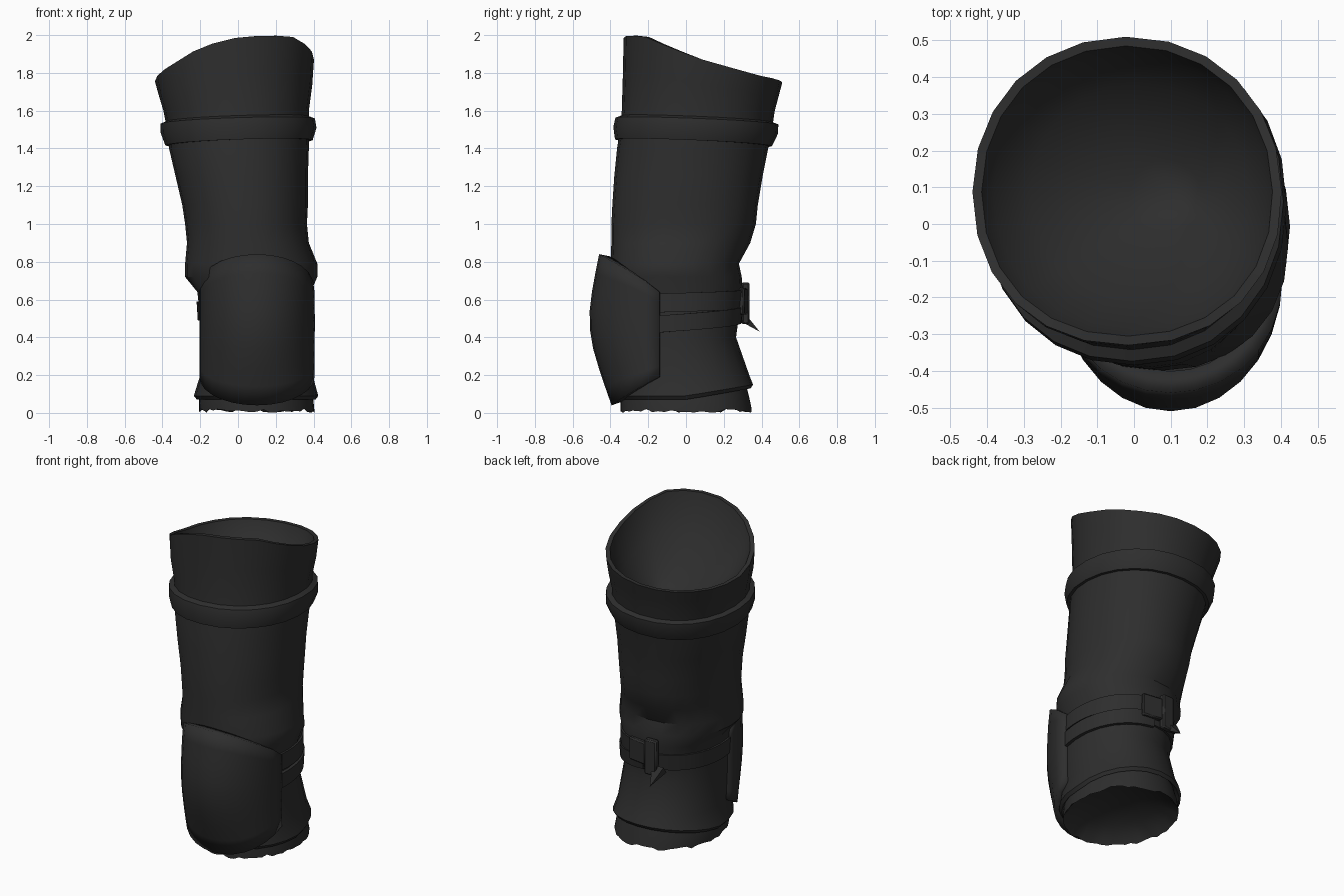
import bpy, bmesh, math, random
from mathutils import Vector

if "Cube" in bpy.data.objects:
    bpy.data.objects.remove(bpy.data.objects["Cube"])

random.seed(4)
N = 24
TAU = math.tau

mat = bpy.data.materials.new("charcoal_black")
mat.diffuse_color = (0.027, 0.027, 0.027, 1)
mat.use_nodes = True
mat.node_tree.nodes["Principled BSDF"].inputs["Base Color"].default_value = mat.diffuse_color

# Trouser cross-sections: z, x min, x max, y min, y max
RINGS = [
    (0.00, -0.21, 0.41, -0.35, 0.355), (0.10, -0.22, 0.41, -0.36, 0.345),
    (0.20, -0.20, 0.395, -0.37, 0.335), (0.40, -0.20, 0.39, -0.38, 0.265),
    (0.55, -0.205, 0.39, -0.38, 0.285), (0.64, -0.215, 0.385, -0.39, 0.30),
    (0.72, -0.28, 0.42, -0.40, 0.295), (0.79, -0.28, 0.42, -0.40, 0.28),
    (0.90, -0.27, 0.375, -0.395, 0.34), (1.00, -0.28, 0.365, -0.395, 0.37),
    (1.10, -0.295, 0.37, -0.39, 0.38), (1.25, -0.33, 0.37, -0.38, 0.405),
    (1.40, -0.365, 0.375, -0.365, 0.435), (1.50, -0.375, 0.38, -0.35, 0.455),
    (1.60, -0.395, 0.375, -0.34, 0.47), (1.75, -0.44, 0.395, -0.335, 0.51),
    (2.00, -0.44, 0.41, -0.33, 0.51)]


def body(z, a, off=0.0):
    """Point on the trouser surface at height z and angle a, pushed out by off."""
    zc = min(max(z, 0), 1.9999)
    for lo, hi in zip(RINGS, RINGS[1:]):
        if lo[0] <= zc <= hi[0]:
            t = (zc - lo[0]) / (hi[0] - lo[0])
            x0, x1, y0, y1 = [p + (q - p) * t for p, q in zip(lo[1:], hi[1:])]
            break
    c, s = math.cos(a), math.sin(a)
    e = 0.94
    return Vector(((x0 + x1) / 2 + ((x1 - x0) / 2 + off) * math.copysign(abs(c) ** e, c),
                   (y0 + y1) / 2 + ((y1 - y0) / 2 + off) * math.copysign(abs(s) ** e, s), z))


def smooth(ob, angle=35):
    bpy.ops.object.select_all(action='DESELECT')
    ob.select_set(True)
    bpy.context.view_layer.objects.active = ob
    bpy.ops.object.shade_smooth_by_angle(angle=math.radians(angle))


def loft(name, rows, closed=True, end=None, wrap=False, start=None):
    """Skin rows of points; optional centre points close the two ends."""
    bm = bmesh.new()
    vs = [[bm.verts.new(p) for p in r] for r in rows]
    n = len(rows[0])
    pairs = list(zip(vs, vs[1:])) + ([(vs[-1], vs[0])] if wrap else [])
    for lo, hi in pairs:
        for i in range(n if closed else n - 1):
            j = (i + 1) % n
            bm.faces.new((lo[i], lo[j], hi[j], hi[i]))
    for centre, row in ((end, vs[-1]), (start, vs[0])):
        if centre:
            c = bm.verts.new(centre)
            for i in range(n):
                bm.faces.new((row[i], row[(i + 1) % n], c))
    if wrap and not closed:
        for k in (0, -1):
            bm.faces.new([r[k] for r in vs])
    bmesh.ops.recalc_face_normals(bm, faces=bm.faces)
    me = bpy.data.meshes.new(name)
    bm.to_mesh(me)
    bm.free()
    me.materials.append(mat)
    ob = bpy.data.objects.new(name, me)
    bpy.context.collection.objects.link(ob)
    smooth(ob)
    return ob


ANG = [TAU * i / N for i in range(N)]
# Slanted top edge height, every 22.5 degrees from the right side
RIM = [1.87, 1.82, 1.785, 1.765, 1.75, 1.74, 1.74, 1.74,
       1.755, 1.80, 1.86, 1.94, 1.985, 2.0, 1.99, 1.935]


def rim(a):
    f = a / TAU * 16
    i = int(f) % 16
    return RIM[i] + (RIM[(i + 1) % 16] - RIM[i]) * (f - int(f))


def hem(a):
    return 0.09 + 0.06 * max(0, math.sin(a))


# Trouser leg: flared hem, fitted body, slanted rim and tapering bowl opening
rows = [[body(hem(a) + 0.02, a, -0.03) for a in ANG],
        [body(hem(a) - 0.02, a, 0.0) for a in ANG],
        [body(hem(a), a, 0.015) for a in ANG]]
rows += [[body(r[0], a) for a in ANG] for r in RINGS[2:-2]]
rows += [[body(1.6 + (rim(a) - 1.6) * t, a) for a in ANG] for t in (0.5, 1)]
pole = Vector((0.12, 0.07, 1.47))
for t, drop in ((0.0, 0.0), (0.06, 0.07), (0.25, 0.17), (0.5, 0.26), (0.75, 0.32)):
    ring = []
    for a in ANG:
        p = body(rim(a), a, -0.025)
        q = p.lerp(pole, t)
        q.z = p.z * (1 - t) + 1.83 * t - drop
        ring.append(q)
    rows.append(ring)
loft("trouser_leg", rows, end=pole)

# Lower leg with ragged bottom edge and shallow hollow underside
M = 60
fine = [TAU * i / M for i in range(M)]
ragged = [random.uniform(0, 0.022) for _ in fine]
rows = [[body(0.2, a, -0.03) for a in fine],
        [body(0.08, a, -0.012) for a in fine],
        [body(z, a, -0.005) for z, a in zip(ragged, fine)]]
rows += [[body(z, a, off) for a in fine] for z, off in ((0.05, -0.04), (0.09, -0.11), (0.12, -0.2))]
loft("lower_leg", rows, end=(0.1, 0, 0.14))


# Rolled band around the thigh
def band_z(a):
    return 1.495 - 0.018 * math.sin(a) + 0.014 * math.cos(a)


loft("thigh_band", [[body(band_z(a) + dz, a, off) for a in ANG] for dz, off in
     ((-0.065, -0.01), (-0.065, 0.018), (0.0, 0.036), (0.05, 0.03), (0.065, -0.01))], wrap=True)

# Knee pad: curved shell with arched top and pointed-down bottom
BULGE = [(0.0, 0.24), (0.1, 0.275), (0.2, 0.31), (0.33, 0.35), (0.45, 0.37),
         (0.55, 0.37), (0.7, 0.35), (0.78, 0.33), (0.84, 0.32)]


def bulge(z):
    for (a, p), (b, q) in zip(BULGE, BULGE[1:]):
        if z <= b:
            return p + (q - p) * (z - a) / (b - a)
    return BULGE[-1][1]


def pad_point(t, a):
    s = max(0, math.sin(a))
    lo, hi = 0.19 - 0.15 * s, 0.64 + 0.2 * s ** 0.8
    z = lo + (hi - lo) * t
    return Vector((0.1 - 0.305 * math.cos(a), -0.14 - bulge(z) * s, z))


PA = [math.pi * i / 14 for i in range(15)]
pad = loft("knee_pad", [[pad_point(t / 8, a) for a in PA] for t in range(9)], closed=False)
if pad.data.polygons[4 * 14 + 7].normal.y > 0:
    pad.data.flip_normals()
sol = pad.modifiers.new("thickness", 'SOLIDIFY')
sol.thickness = 0.06
sol.offset = -1


# Straps running round the back of the knee
def strap(name, a0, a1, z0, z1, width, out):
    k = 14
    rows = [[], [], [], []]
    for i in range(k + 1):
        t = i / k
        a = math.radians(a0 + (a1 - a0) * t)
        z = z0 + (z1 - z0) * t
        for row, (dz, off) in zip(rows, ((-0.5, -0.02), (-0.5, out), (0.5, out), (0.5, -0.02))):
            row.append(body(z + dz * width, a, off))
    loft(name, rows, closed=False, wrap=True)


strap("lower_strap", -25, 90, 0.465, 0.52, 0.09, 0.018)
strap("upper_strap", -25, 80, 0.58, 0.60, 0.10, 0.010)
strap("left_strap", 80, 195, 0.54, 0.54, 0.10, 0.010)


# Buckle plates at the back
def block(name, loc, size, turn):
    bpy.ops.mesh.primitive_cube_add(size=1, location=loc, rotation=(0, 0, turn))
    ob = bpy.context.object
    ob.name = name
    ob.scale = size
    bpy.ops.object.transform_apply(location=False, rotation=False, scale=True)
    ob.data.materials.append(mat)
    bev = ob.modifiers.new("bevel", 'BEVEL')
    bev.width = 0.008
    smooth(ob)


block("buckle", (0.02, 0.315, 0.58), (0.08, 0.04, 0.22), 0.05)
block("buckle_tab", (0.12, 0.30, 0.59), (0.13, 0.035, 0.14), -0.15)

# Loose pointed strap end hanging behind
tip = Vector((-0.02, 0.39, 0.43))
base = [(-0.06, 0.28, 0.49), (0.02, 0.28, 0.49), (0.02, 0.31, 0.53), (-0.06, 0.31, 0.53)]
loft("loose_strap_end", [base, [Vector(p).lerp(tip, 0.6) for p in base]],
     end=tip, start=(-0.02, 0.295, 0.51))
